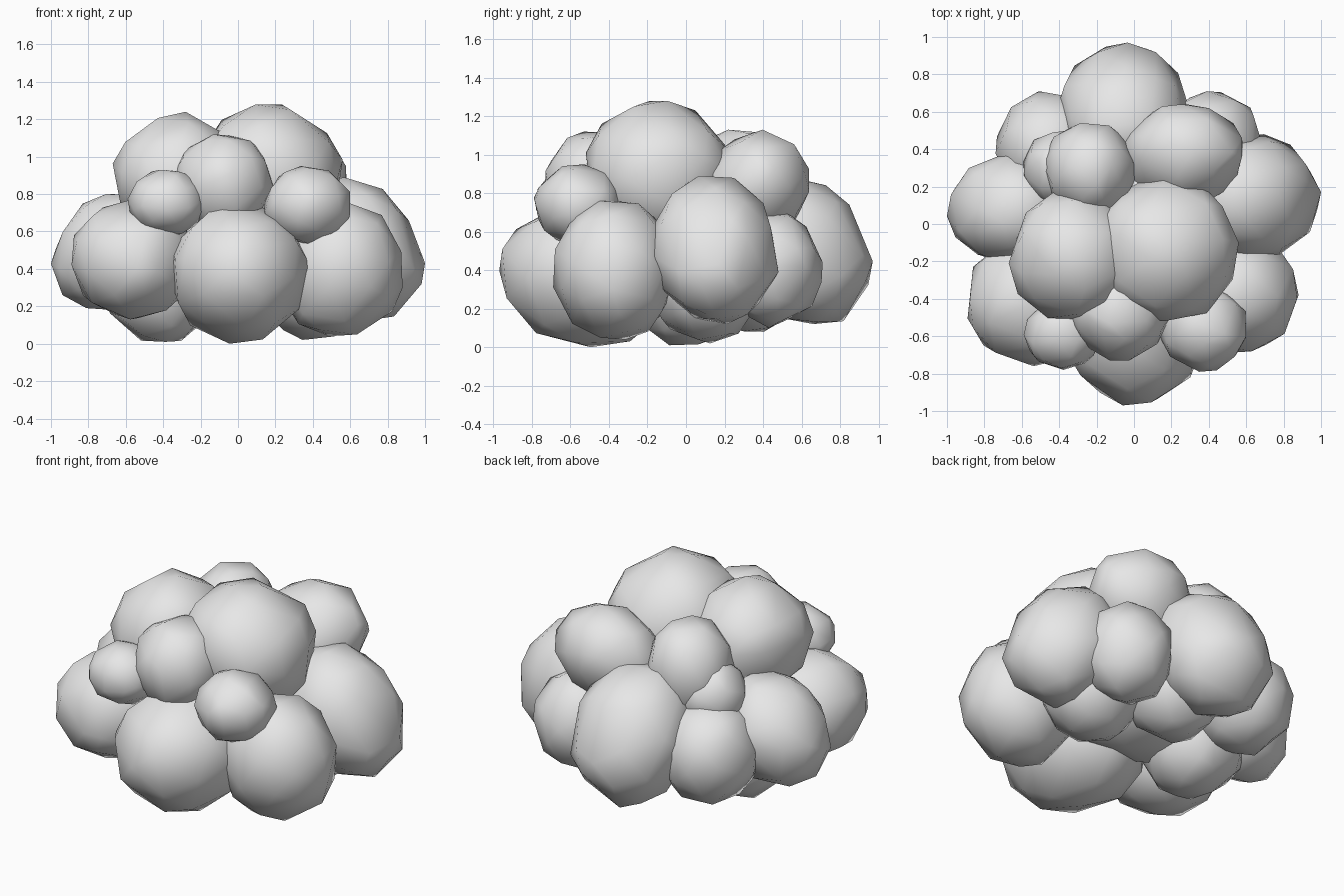
import bpy
import bmesh
import random
from mathutils import Vector, Euler

random.seed(11)
if "Cube" in bpy.data.objects:
    bpy.data.objects.remove(bpy.data.objects["Cube"])

cloud_grey = bpy.data.materials.new("cloud_grey")
cloud_grey.use_nodes = True
cloud_grey.diffuse_color = (0.8, 0.8, 0.8, 1)
cloud_grey.node_tree.nodes["Principled BSDF"].inputs["Base Color"].default_value = (0.8, 0.8, 0.8, 1)


def puff(name, low, high, lean=0.0):
    """Faceted ball filling the box from low to high, its top leaning inward."""
    low, high = Vector(low), Vector(high)
    inward = -((low + high) * Vector((0.5, 0.5, 0))).normalized() if lean else Vector()
    bm = bmesh.new()
    bmesh.ops.create_icosphere(bm, subdivisions=2, radius=1)
    turn = Euler([random.uniform(0, 3) for _ in range(3)]).to_matrix()
    for v in bm.verts:
        # Uneven facets on a round ball
        shift = Vector([random.uniform(-0.14, 0.14) for _ in range(3)])
        v.co = turn @ (v.co + shift).normalized()
        v.co *= random.uniform(0.98, 1.02)
        v.co += inward * lean * v.co.z
    # Fit the ball to its box
    for axis in range(3):
        values = [v.co[axis] for v in bm.verts]
        least, span = min(values), max(values) - min(values)
        for v in bm.verts:
            t = (v.co[axis] - least) / span
            v.co[axis] = low[axis] + t * (high[axis] - low[axis])
    for face in bm.faces:
        face.smooth = True
    mesh = bpy.data.meshes.new(name)
    bm.to_mesh(mesh)
    bm.free()
    mesh.materials.append(cloud_grey)
    obj = bpy.data.objects.new(name, mesh)
    bpy.context.collection.objects.link(obj)


# Lower ring
puff("front_puff", (-0.37, -0.97, 0.0), (0.39, -0.04, 0.77))
puff("front_right_puff", (-0.89, -0.76, 0.13), (-0.22, -0.06, 0.77))
puff("front_left_puff", (0.2, -0.69, 0.04), (0.88, -0.04, 0.76))
puff("left_puff", (0.28, -0.19, 0.12), (1.0, 0.48, 0.89), 0.25)
puff("right_puff", (-1.0, -0.21, 0.18), (-0.34, 0.38, 0.8), 0.2)
puff("back_puff", (-0.41, 0.23, 0.12), (0.3, 0.97, 0.89), 0.25)
puff("back_right_puff", (-0.74, 0.12, 0.12), (-0.18, 0.71, 0.74))
puff("back_left_puff", (0.14, 0.16, 0.1), (0.69, 0.71, 0.7))

# Underside
puff("under_right_puff", (-0.72, -0.27, 0.01), (-0.12, 0.31, 0.6))
puff("under_left_puff", (0.12, -0.18, 0.02), (0.7, 0.38, 0.6))
puff("under_back_puff", (-0.28, 0.05, 0.08), (0.28, 0.63, 0.65))
puff("core_puff", (-0.5, -0.48, 0.12), (0.5, 0.48, 0.95))

# Upper layer
puff("top_left_puff", (-0.24, -0.52, 0.52), (0.56, 0.25, 1.28))
puff("top_right_puff", (-0.67, -0.52, 0.56), (0.02, 0.17, 1.24))
puff("upper_back_left_puff", (-0.06, 0.1, 0.55), (0.58, 0.64, 1.13), -0.15)
puff("upper_back_right_puff", (-0.49, 0.02, 0.56), (0.02, 0.54, 1.13))
puff("upper_front_puff", (-0.34, -0.73, 0.58), (0.19, -0.2, 1.12))
puff("small_front_right_puff", (-0.59, -0.78, 0.58), (-0.17, -0.4, 0.93))
puff("small_front_left_puff", (0.14, -0.79, 0.53), (0.6, -0.34, 0.95))
puff("small_back_right_puff", (-0.59, 0.1, 0.52), (-0.2, 0.5, 0.92))
